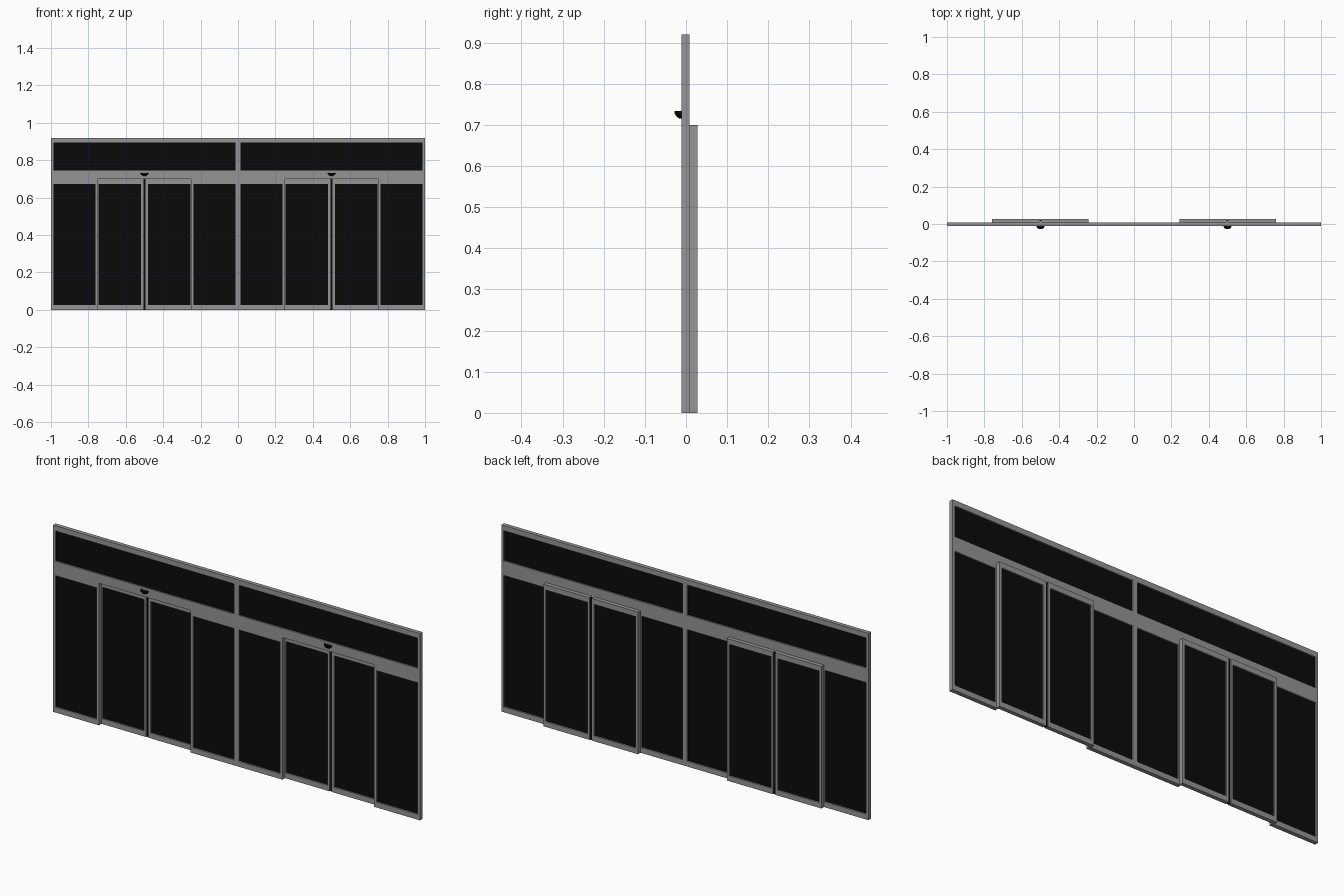
import bpy, bmesh, math

if "Cube" in bpy.data.objects:
    bpy.data.objects.remove(bpy.data.objects["Cube"])

Y0, Y1, Y2 = -0.0115, 0.0085, 0.028   # front face, back of wall, back of doors
STILE, RAIL = 0.0125, 0.026

black = bpy.data.materials.new("dark_glass")
black.diffuse_color = (0.003, 0.003, 0.003, 1)
black.use_nodes = True
black.node_tree.nodes["Principled BSDF"].inputs["Base Color"].default_value = black.diffuse_color
grey = bpy.data.materials.new("metal_grey")
grey.diffuse_color = (0.3, 0.3, 0.3, 1)
grey.use_nodes = True
grey.node_tree.nodes["Principled BSDF"].inputs["Base Color"].default_value = grey.diffuse_color


def finish(name, bm, mat):
    bmesh.ops.recalc_face_normals(bm, faces=bm.faces)
    me = bpy.data.meshes.new(name)
    bm.to_mesh(me)
    bm.free()
    me.materials.append(mat)
    ob = bpy.data.objects.new(name, me)
    bpy.context.collection.objects.link(ob)
    return ob


def box(name, x, y, z, mat):
    bm = bmesh.new()
    bmesh.ops.create_cube(bm, size=1)
    for v in bm.verts:
        v.co = [(a[0] + a[1]) / 2 + c * (a[1] - a[0]) for a, c in zip((x, y, z), v.co)]
    return finish(name, bm, mat)


def ring(name, x, y, z):
    # rectangular frame: thin stiles at the sides, wider rails above and below
    bm = bmesh.new()

    def loop(dx, dz, yy):
        a, b, c, d = x[0] + dx, x[1] - dx, z[0] + dz, z[1] - dz
        return [bm.verts.new((px, yy, pz)) for px, pz in ((a, c), (b, c), (b, d), (a, d))]

    loops = [loop(0, 0, y[0]), loop(0, 0, y[1]), loop(STILE, RAIL, y[1]), loop(STILE, RAIL, y[0])]
    for k in range(4):
        p, q = loops[k], loops[(k + 1) % 4]
        for i in range(4):
            j = (i + 1) % 4
            bm.faces.new((p[i], p[j], q[j], q[i]))
    return finish(name, bm, grey)


def panel(name, x, y, z):
    ring(name + "_frame", x, y, z)
    m = (y[0] + y[1]) / 2
    box(name + "_glass", (x[0] + STILE, x[1] - STILE), (m - 0.003, m + 0.003),
        (z[0] + RAIL, z[1] - RAIL), black)


def sensor(name, cx):
    # quarter sphere with a flat top, fixed to the header
    bm = bmesh.new()
    bmesh.ops.create_uvsphere(bm, u_segments=24, v_segments=12, radius=1)
    for no in ((0, 1, 0), (0, 0, 1)):
        bmesh.ops.bisect_plane(bm, geom=bm.verts[:] + bm.edges[:] + bm.faces[:],
                               plane_co=(0, 0, 0), plane_no=no, clear_outer=True, dist=1e-4)
        bmesh.ops.holes_fill(bm, edges=[e for e in bm.edges if e.is_boundary], sides=0)
    for v in bm.verts:
        v.co = (cx + v.co.x * 0.021, Y0 + v.co.y * 0.0165, 0.733 + v.co.z * 0.018)
    ob = finish(name, bm, black)
    bpy.context.view_layer.objects.active = ob
    ob.select_set(True)
    bpy.ops.object.shade_smooth_by_angle(angle=math.radians(35))
    ob.select_set(False)


# header beam across the full width
box("header_beam", (-1, 1), (Y0, Y1), (0.70, 0.745), grey)

for side, c in (("left", -0.5), ("right", 0.5)):
    # transom window; its bottom rail is covered by the header
    panel(side + "_transom", (c - 0.5, c + 0.5), (Y0, Y1), (0.745 - RAIL, 0.92))
    sensor(side + "_motion_sensor", c)
    # rubber seal between the sliding doors
    box(side + "_door_seal", (c - 0.006, c + 0.006), (Y1 + 0.004, Y2 - 0.004), (0, 0.699), black)
    for part, s in (("a", -1), ("b", 1)):
        # fixed sidelights in the wall plane, sliding doors behind it
        panel(f"{side}_fixed_panel_{part}", sorted((c + s * 0.25, c + s * 0.5)), (Y0, Y1), (0, 0.70))
        panel(f"{side}_sliding_door_{part}", sorted((c + s * 0.006, c + s * 0.258)), (Y1, Y2), (0, 0.70))
